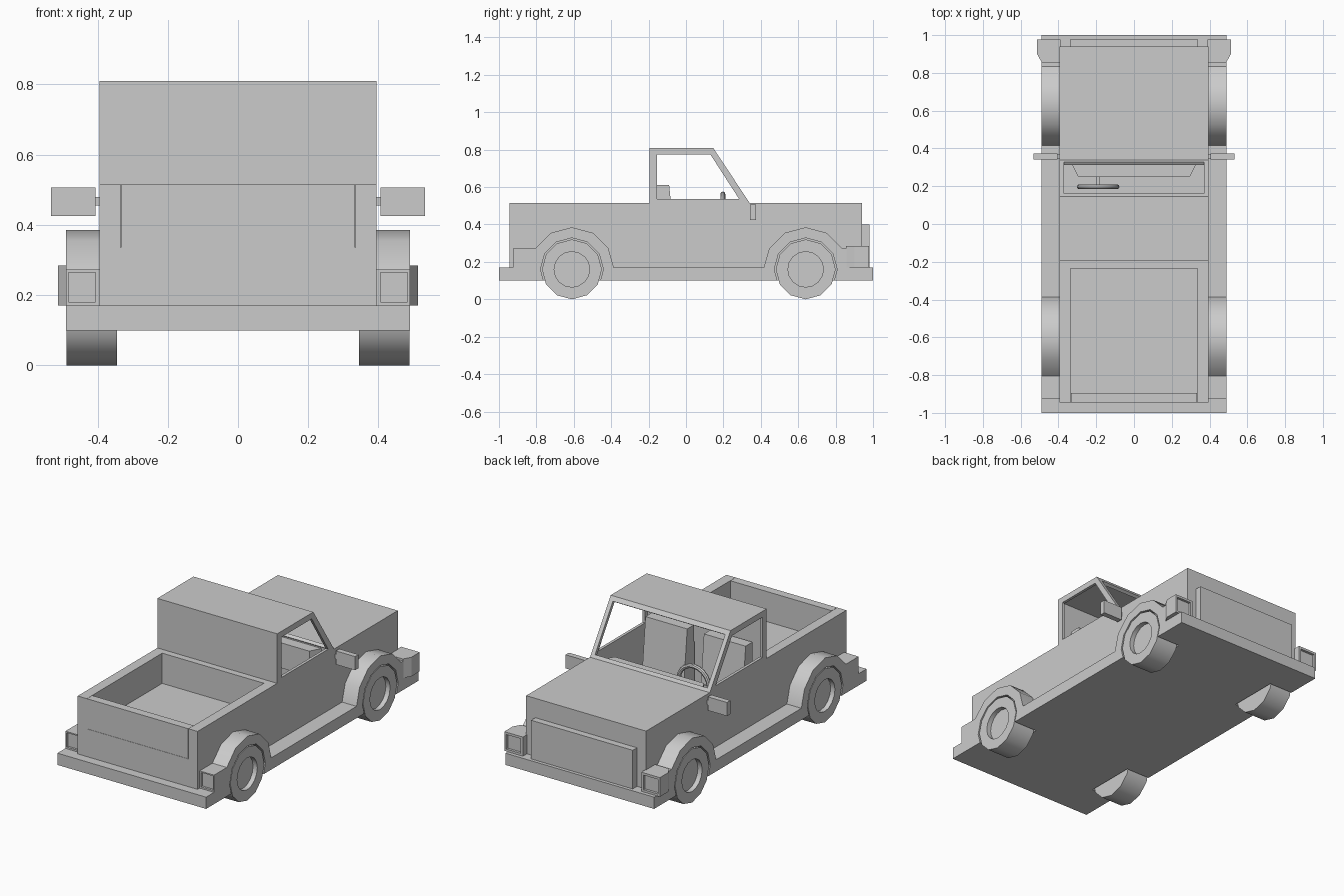
import bpy, bmesh, math
from mathutils import Matrix, Vector

if "Cube" in bpy.data.objects:
    bpy.data.objects.remove(bpy.data.objects["Cube"])

WHEEL_Y = (-0.61, 0.64)
WHEEL_Z = 0.16
PERM = {'X': lambda a, b, d: (d, a, b),   # profile in (y, z)
        'Z': lambda a, b, d: (a, b, d)}   # profile in (x, y)


def add_object(name, bm, smooth=False):
    bmesh.ops.recalc_face_normals(bm, faces=bm.faces[:])
    mesh = bpy.data.meshes.new(name)
    bm.to_mesh(mesh)
    bm.free()
    ob = bpy.data.objects.new(name, mesh)
    bpy.context.collection.objects.link(ob)
    return ob


def prism(name, pts, lo, hi, axis='X'):
    bm = bmesh.new()
    lo, hi = min(lo, hi), max(lo, hi)
    f = bm.faces.new([bm.verts.new(PERM[axis](a, b, lo)) for a, b in pts])
    ext = bmesh.ops.extrude_face_region(bm, geom=[f])['geom']
    verts = [v for v in ext if isinstance(v, bmesh.types.BMVert)]
    bmesh.ops.translate(bm, verts=verts, vec=PERM[axis](0, 0, hi - lo))
    return add_object(name, bm)


def box(name, x0, x1, y0, y1, z0, z1):
    return prism(name, [(y0, z0), (y1, z0), (y1, z1), (y0, z1)], x0, x1)


def circle(cy, cz, r, n=12):
    return [(cy + r * math.sin(2 * math.pi * i / n),
             cz + r * math.cos(2 * math.pi * i / n)) for i in range(n)]


def cut(ob, cutters):
    for c in cutters:
        m = ob.modifiers.new("cut", 'BOOLEAN')
        m.operation, m.solver, m.object = 'DIFFERENCE', 'EXACT', c
        bpy.context.view_layer.objects.active = ob
        bpy.ops.object.modifier_apply(modifier=m.name)
        bpy.data.objects.remove(c)


def smooth(ob):
    bpy.ops.object.select_all(action='DESELECT')
    ob.select_set(True)
    bpy.context.view_layer.objects.active = ob
    bpy.ops.object.shade_smooth_by_angle(angle=math.radians(35))


def well_cutters(sides=(-1, 1)):
    return [prism("well_cutter", circle(y, WHEEL_Z, 0.168), s * 0.335, s * 0.6)
            for s in sides for y in WHEEL_Y]


# Chassis slab with bumpers and running boards
chassis = box("chassis", -0.49, 0.49, -1, 1, 0.10, 0.17)
cut(chassis, well_cutters())

# Body shell: bed, cab and hood
body = prism("body", [(-0.945, 0.17), (-0.945, 0.515), (-0.195, 0.515), (-0.195, 0.81),
                      (0.145, 0.81), (0.34, 0.515), (0.94, 0.515), (0.94, 0.17)],
             -0.395, 0.395)
bed = box("bed_cutter", -0.335, 0.335, -1.1, -0.235, 0.335, 0.6)
interior = prism("cab_cutter", [(-0.178, 0.19), (-0.178, 0.79), (0.135, 0.79),
                                (0.316, 0.515), (0.316, 0.19)], -0.378, 0.378)
window = prism("window_cutter", [(-0.155, 0.535), (-0.155, 0.775), (0.13, 0.775),
                                 (0.285, 0.535)], -0.6, 0.6)
top, low = Vector((0.145, 0.81)), Vector((0.34, 0.515))
off = Vector((0.834, 0.551)) * 0.05
a, b = top.lerp(low, 0.08), top.lerp(low, 0.94)
screen = prism("windscreen_cutter", [tuple(p) for p in (a - off, b - off, b + off, a + off)],
               -0.37, 0.37)
cut(body, [bed, interior, window, screen] + well_cutters())

# Tailgate and grille
box("tailgate", -0.3335, 0.3335, -0.945, -0.895, 0.336, 0.515)
box("grille", -0.335, 0.335, 0.935, 0.98, 0.17, 0.40)


def arch(cy):
    return [(cy - 0.224, 0.17), (cy - 0.195, 0.2725), (cy - 0.1125, 0.355), (cy, 0.385),
            (cy + 0.1125, 0.355), (cy + 0.195, 0.2725), (cy + 0.224, 0.17)]


for s, side in ((-1, "left"), (1, "right")):
    # Fenders, the rear one carrying the tail light recess
    rear = prism("rear_fender_" + side, [(-0.925, 0.17), (-0.925, 0.2725)] + arch(WHEEL_Y[0])[1:],
                 s * 0.395, s * 0.49)
    light = box("light_cutter", s * 0.405, s * 0.482, -1, -0.912, 0.18, 0.265)
    front = prism("front_fender_" + side, arch(WHEEL_Y[1])[:-1] + [(0.87, 0.2725), (0.87, 0.17)],
                  s * 0.395, s * 0.49)
    cut(rear, [light, prism("well_cutter", circle(WHEEL_Y[0], WHEEL_Z, 0.168), s * 0.3, s * 0.6)])
    cut(front, [prism("well_cutter", circle(WHEEL_Y[1], WHEEL_Z, 0.168), s * 0.3, s * 0.6)])
    smooth(rear)
    smooth(front)

    # Flared headlight housing
    lamp = prism("headlight_" + side, [(s * 0.39, 0.855), (s * 0.488, 0.855), (s * 0.513, 0.90),
                                       (s * 0.513, 0.978), (s * 0.39, 0.978)], 0.17, 0.284, 'Z')
    cut(lamp, [box("light_cutter", s * 0.405, s * 0.5, 0.963, 1.1, 0.183, 0.27)])

    # Door mirror on its stub
    box("mirror_" + side, s * 0.406, s * 0.532, 0.342, 0.374, 0.425, 0.506)
    box("mirror_stub_" + side, s * 0.385, s * 0.41, 0.348, 0.368, 0.455, 0.48)

    # Seat: cushion and leaning back
    prism("seat_" + side, [(-0.16, 0.19), (0.08, 0.19), (0.08, 0.32), (-0.06, 0.31),
                           (-0.09, 0.61), (-0.155, 0.61)], s * 0.055, s * 0.33)

    # Wheels with recessed hubs
    for cy, end in zip(WHEEL_Y, ("rear", "front")):
        wheel = prism(f"wheel_{end}_{side}", circle(cy, WHEEL_Z, 0.16), s * 0.345, s * 0.488)
        cut(wheel, [prism("hub_cutter", circle(cy, WHEEL_Z, 0.095, 16), s * 0.46, s * 0.6)])
        smooth(wheel)

# Dashboard
prism("dashboard", [(-0.33, 0.318), (-0.295, 0.25), (0.295, 0.25), (0.33, 0.318)],
      0.36, 0.51, 'Z')

# Steering wheel and column
bpy.ops.mesh.primitive_torus_add(major_radius=0.1, minor_radius=0.013, major_segments=20,
                                 minor_segments=8, location=(-0.19, 0.197, 0.463),
                                 rotation=(math.pi / 2, 0, 0))
bpy.context.object.name = "steering_wheel"
smooth(bpy.context.object)
box("steering_column", -0.2, -0.18, 0.19, 0.26, 0.452, 0.474)
box("steering_spoke", -0.285, -0.095, 0.192, 0.202, 0.455, 0.471)
